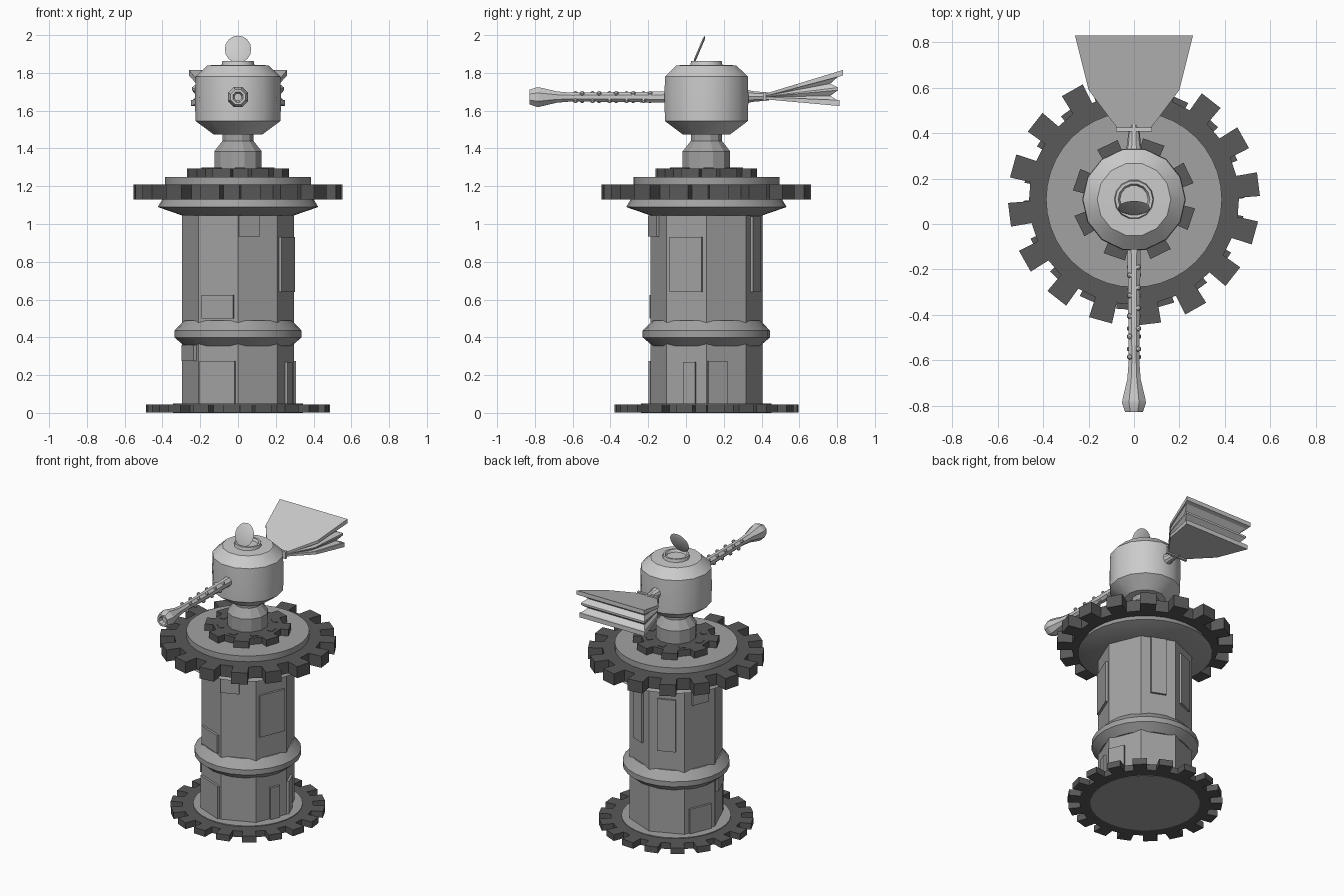
import bpy, bmesh, math
from mathutils import Matrix, Vector

if "Cube" in bpy.data.objects:
    bpy.data.objects.remove(bpy.data.objects["Cube"])

CY = 0.108  # y of the tower axis


def material(name, v):
    m = bpy.data.materials.new(name)
    m.diffuse_color = (v, v, v, 1)
    m.use_nodes = True
    m.node_tree.nodes["Principled BSDF"].inputs["Base Color"].default_value = m.diffuse_color
    return m


STONE = material("mid_grey", 0.36)
DARK = material("dark_grey", 0.10)
LIGHT = material("light_grey", 0.60)


def finish(name, bm, mat, smooth=None):
    bmesh.ops.recalc_face_normals(bm, faces=bm.faces)
    me = bpy.data.meshes.new(name)
    bm.to_mesh(me)
    bm.free()
    me.materials.append(mat)
    ob = bpy.data.objects.new(name, me)
    bpy.context.collection.objects.link(ob)
    if smooth:
        bpy.ops.object.select_all(action='DESELECT')
        ob.select_set(True)
        bpy.context.view_layer.objects.active = ob
        bpy.ops.object.shade_smooth_by_angle(angle=math.radians(smooth))
    return ob


def loft(bm, rings):
    """Skin a stack of closed rings and cap both ends."""
    vs = [[bm.verts.new(p) for p in r] for r in rings]
    n = len(rings[0])
    for a, b in zip(vs, vs[1:]):
        for i in range(n):
            j = (i + 1) % n
            bm.faces.new((a[i], a[j], b[j], b[i]))
    bm.faces.new(vs[0])
    bm.faces.new(vs[-1])


def lathe(name, profile, n, mat, loc=(0, CY, 0), tilt=0, phase=0, smooth=None, scale_y=1):
    """Turned part; profile is (radius, height), tilt turns it about x."""
    bm = bmesh.new()
    loft(bm, [[(r * math.cos(phase + math.tau * i / n),
                r * scale_y * math.sin(phase + math.tau * i / n), z)
               for i in range(n)] for r, z in profile])
    bm.transform(Matrix.Translation(loc) @ Matrix.Rotation(math.radians(tilt), 4, 'X'))
    return finish(name, bm, mat, smooth)


def gear(name, teeth, root, tip, width, z0, z1, phase):
    pts = []
    for i in range(teeth):
        a = math.radians(phase) + math.tau * i / teeth
        u, t = Vector((math.cos(a), math.sin(a))), Vector((-math.sin(a), math.cos(a)))
        pts += [u * root - t * width * 0.46, u * tip - t * width * 0.5,
                u * tip + t * width * 0.5, u * root + t * width * 0.46]
    bm = bmesh.new()
    loft(bm, [[(p.x, p.y + CY, z) for p in pts] for z in (z0, z1)])
    return finish(name, bm, DARK)


def block(name, angle, dist, shift, size, z, mat):
    """Box facing outward from the tower axis."""
    bm = bmesh.new()
    bmesh.ops.create_cube(bm, size=1, matrix=Matrix.Translation((0, CY, z))
                          @ Matrix.Rotation(math.radians(angle), 4, 'Z')
                          @ Matrix.Translation((dist, shift, 0))
                          @ Matrix.Diagonal((*size, 1)))
    return finish(name, bm, mat)


# Tower: base disc, eight-sided shaft, waist ring, flared cap
gear("base_gear", 18, 0.41, 0.485, 0.09, 0.002, 0.045, 6)
lathe("base_disc", [(0.345, 0), (0.345, 0.05)], 32, STONE, smooth=30)
lathe("tower_shaft", [(0.297, 0.03), (0.297, 1.06)], 8, STONE, phase=math.pi / 2)
lathe("waist_ring", [(0.285, 0.355), (0.337, 0.40), (0.337, 0.435), (0.285, 0.49)],
      24, STONE, smooth=30)
lathe("tower_flare", [(0.295, 1.045), (0.425, 1.09), (0.395, 1.14)], 32, STONE, smooth=30)
gear("large_gear", 16, 0.46, 0.552, 0.105, 1.13, 1.21, 7)
lathe("top_disc", [(0.387, 1.14), (0.387, 1.25)], 40, STONE, smooth=30)
gear("small_gear", 8, 0.215, 0.267, 0.10, 1.24, 1.295, 26)

# Dark slots around the neck
for i in range(8):
    block("gear_slot", 3.5 + 45 * i, 0.175, 0, (0.035, 0.05, 0.006), 1.295, DARK)

# Raised wall panels: face angle, sideways shift, width, bottom, top
for a, s, w, z0, z1 in [
    (-112.5, 0, 0.18, 0.50, 0.625), (-112.5, 0, 0.20, 0.045, 0.275),
    (-67.5, -0.053, 0.12, 0.935, 1.045), (-22.5, 0, 0.185, 0.64, 0.93),
    (-22.5, 0.02, 0.07, 0.045, 0.27), (22.5, -0.053, 0.11, 0.045, 0.275),
    (67.5, 0, 0.10, 0.64, 1.04), (112.5, 0, 0.12, 0.62, 0.98),
    (157.5, 0, 0.12, 0.935, 1.045), (157.5, 0, 0.16, 0.045, 0.22),
    (-157.5, 0, 0.17, 0.275, 0.36),
]:
    block("wall_panel", a, 0.274, s, (0.03, w, z1 - z0), (z0 + z1) / 2, STONE)

# Neck
lathe("neck", [(0.13, 1.25), (0.13, 1.385), (0.085, 1.44), (0.085, 1.49)], 12, STONE,
      phase=math.pi / 12)

# Pot with a hollow mouth, and its open lid
lathe("pot_body", [(0.13, 1.475), (0.15, 1.49), (0.225, 1.545), (0.228, 1.66), (0.225, 1.78),
                   (0.162, 1.84), (0.087, 1.842), (0.083, 1.862), (0.070, 1.862),
                   (0.062, 1.845)], 14, LIGHT, smooth=32)
lathe("lid", [(0.055, -0.006), (0.07, 0), (0.055, 0.006)], 16, LIGHT,
      loc=(0, 0.071, 1.925), tilt=67, scale_y=1.12, smooth=30)

# Front pipe with a flared end and studs
lathe("pipe", [(0.034, 0), (0.031, 0.06), (0.025, 0.52), (0.032, 0.60), (0.055, 0.69),
               (0.057, 0.705), (0.042, 0.745), (0.030, 0.745), (0.020, 0.72)], 8, LIGHT,
      loc=(0, -0.083, 1.672), tilt=90, phase=math.pi / 8, smooth=32)
for k in range(5):
    for q in range(4):
        a = math.radians(45 + 90 * q)
        y = -0.19 - 0.09 * k - 0.035 * (q % 2)
        r = 0.027
        bm = bmesh.new()
        bmesh.ops.create_uvsphere(bm, u_segments=6, v_segments=4, radius=0.013)
        bm.transform(Matrix.Translation((r * math.cos(a), y, 1.672 + r * math.sin(a))))
        finish("pipe_stud", bm, LIGHT)

# Bellows nozzle and collar behind the pot
lathe("bellows_nozzle", [(0.042, 0.31), (0.030, 0.35), (0.022, 0.44)], 10, LIGHT,
      loc=(0, 0, 1.675), tilt=-90, smooth=30)
bm = bmesh.new()
bmesh.ops.create_cube(bm, size=1, matrix=Matrix.Translation((0, 0.416, 1.675))
                      @ Matrix.Diagonal((0.16, 0.016, 0.05, 1)))
finish("bellows_collar", bm, LIGHT)

# Bellows: two fanned boards with folded cloth between them
half = [(0.072, 0.42), (0.20, 0.59), (0.26, 0.83)]
outline = half + [(-x, y) for x, y in reversed(half)]


def fan(name, layers):
    """layers hold (height offset, slope, inset scale)."""
    bm = bmesh.new()
    loft(bm, [[(x * s, 0.42 + (y - 0.42) * s, 1.675 + dz + slope * (y - 0.42) * s)
               for x, y in outline] for dz, slope, s in layers])
    finish(name, bm, LIGHT)


fan("bellows_top_board", [(0.015, 0.305, 1), (0.002, 0.265, 1)])
fan("bellows_folds", [(0.004, 0.27, 0.95), (0.003, 0.19, 0.84), (0.001, 0.12, 0.94),
                      (-0.001, 0.09, 0.94), (-0.003, 0.02, 0.84), (-0.004, -0.055, 0.95)])
fan("bellows_bottom_board", [(-0.002, -0.045, 0.96), (-0.015, -0.09, 0.96)])
